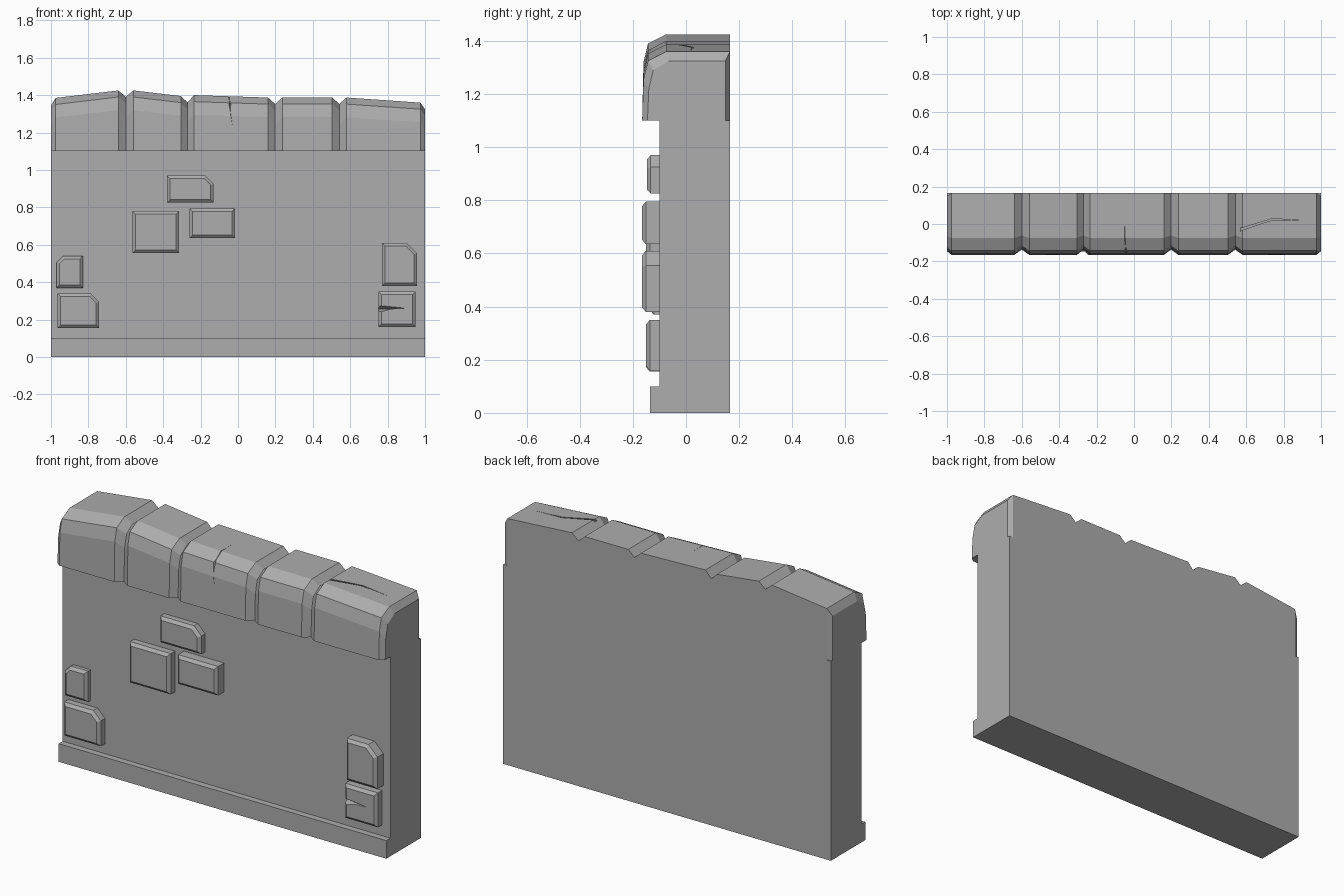
import bpy, bmesh
from mathutils import Vector

old = bpy.data.objects.get("Cube")
if old:
    bpy.data.objects.remove(old, do_unlink=True)

# Single stone colour
stone = bpy.data.materials.new("stone grey")
stone.use_nodes = True
GREY = (0.42, 0.42, 0.42, 1)
stone.diffuse_color = GREY
stone.node_tree.nodes["Principled BSDF"].inputs["Base Color"].default_value = GREY


def loft(name, rings):
    """Skin matching closed rings of points and cap both ends."""
    bm = bmesh.new()
    loops = [[bm.verts.new(p) for p in ring] for ring in rings]
    for a, b in zip(loops, loops[1:]):
        for i in range(len(a)):
            j = (i + 1) % len(a)
            bm.faces.new((a[i], a[j], b[j], b[i]))
    bm.faces.new(loops[0])
    bm.faces.new(reversed(loops[-1]))
    bmesh.ops.recalc_face_normals(bm, faces=bm.faces)
    mesh = bpy.data.meshes.new(name)
    bm.to_mesh(mesh)
    bm.free()
    mesh.materials.append(stone)
    obj = bpy.data.objects.new(name, mesh)
    bpy.context.collection.objects.link(obj)
    return obj


def carve(target, cutter):
    """Cut a chip out of a part, then drop the cutter."""
    cutter.hide_render = True
    mod = target.modifiers.new("chip", "BOOLEAN")
    mod.operation, mod.object, mod.solver = "DIFFERENCE", cutter, "EXACT"
    bpy.context.view_layer.objects.active = target
    bpy.ops.object.modifier_apply(modifier=mod.name)
    bpy.data.objects.remove(cutter, do_unlink=True)


def crack(target, path, widths, side, depth):
    """V-shaped crack along a path; depth points into the surface."""
    side, depth = Vector(side), Vector(depth)
    rings = []
    for p, w in zip(path, widths):
        p = Vector(p)
        rings.append([p - side * w - depth, p + side * w - depth,
                      p + depth * min(1, w * 100)])
    carve(target, loft("crack_cutter", rings))


# Wall with a stepped plinth, one profile swept across the width
BACK = 0.165
profile = [(BACK, 0), (-0.135, 0), (-0.135, 0.1), (-0.1, 0.1), (-0.1, 1.1), (BACK, 1.1)]
wall = loft("wall_and_plinth", [[(x, y, z) for y, z in profile] for x in (-1, 1)])


# Coping: five blocks with V joints between, lofted from end to end
def coping_ring(x, top, recess=0, back=BACK):
    return [(x, back, 1.1), (x, back, top), (x, -0.075 + recess / 2, top),
            (x, -0.143 + recess, top - 0.035), (x, -0.16 + recess, top - 0.105),
            (x, -BACK + recess, 1.1)]


blocks = [(-0.975, 1.385, -0.64, 1.425), (-0.56, 1.425, -0.305, 1.395),
          (-0.235, 1.4, 0.16, 1.387), (0.237, 1.387, 0.503, 1.387),
          (0.58, 1.387, 0.975, 1.36)]
rings = [coping_ring(-1, 1.345, 0.02, 0.15)]
for i, (x0, z0, x1, z1) in enumerate(blocks):
    rings += [coping_ring(x0, z0), coping_ring(x1, z1)]
    if i < 4:
        nx, nz = blocks[i + 1][:2]
        rings.append(coping_ring((x1 + nx) / 2, min(z1, nz) - 0.034, 0.028))
rings.append(coping_ring(1, 1.325, 0.02, 0.148))
coping = loft("coping_blocks", rings)

# Weathering cracks in the coping
crack(coping, [(0.57, -0.03, 1.388), (0.74, 0.025, 1.377), (0.9, 0.018, 1.366)],
      (0.012, 0.008, 0.001), (0, 1, 0), (0, 0, 0.012))
crack(coping, [(-0.03, -0.162, 1.24), (-0.04, -0.16, 1.31), (-0.045, -0.13, 1.375),
               (-0.05, -0.07, 1.396), (-0.05, 0.04, 1.395)],
      (0.001, 0.006, 0.009, 0.006, 0.001), (1, 0, 0), (0, 0.008, -0.008))


# Raised bricks, bevelled towards the front, some with a clipped corner
def brick(name, x0, x1, z0, z1, front, clip=None, size=0.045):
    def outline(inset, y):
        a, b, c, d = x0 + inset, x1 - inset, z0 + inset, z1 - inset
        s = size - inset * 0.6
        pts = [(a, c), (b, c)]
        pts += [(b, d - s), (b - s, d)] if clip == "right" else [(b, d)]
        pts += [(a + s, d), (a, d - s)] if clip == "left" else [(a, d)]
        return [(x, y, z) for x, z in pts]
    return loft(name, [outline(0, -0.09), outline(0, front + 0.014), outline(0.016, front)])


brick("upper_brick", -0.38, -0.13, 0.825, 0.97, -0.147, "right")
brick("middle_left_brick", -0.565, -0.315, 0.555, 0.78, -0.15)
brick("middle_right_brick", -0.26, -0.015, 0.635, 0.795, -0.165)
brick("low_outer_brick", -0.97, -0.83, 0.37, 0.54, -0.135, "left", 0.035)
brick("low_clipped_brick", -0.965, -0.742, 0.155, 0.34, -0.15, "right")
brick("side_clipped_brick", 0.77, 0.957, 0.38, 0.61, -0.165, "right", 0.055)
chipped = brick("chipped_brick", 0.75, 0.95, 0.16, 0.35, -0.15)

# Tapering chip in the last brick
crack(chipped, [(0.74, -0.147, 0.255), (0.89, -0.151, 0.26)], (0.04, 0.001),
      (0, 0, 1), (0, 0.03, 0))
